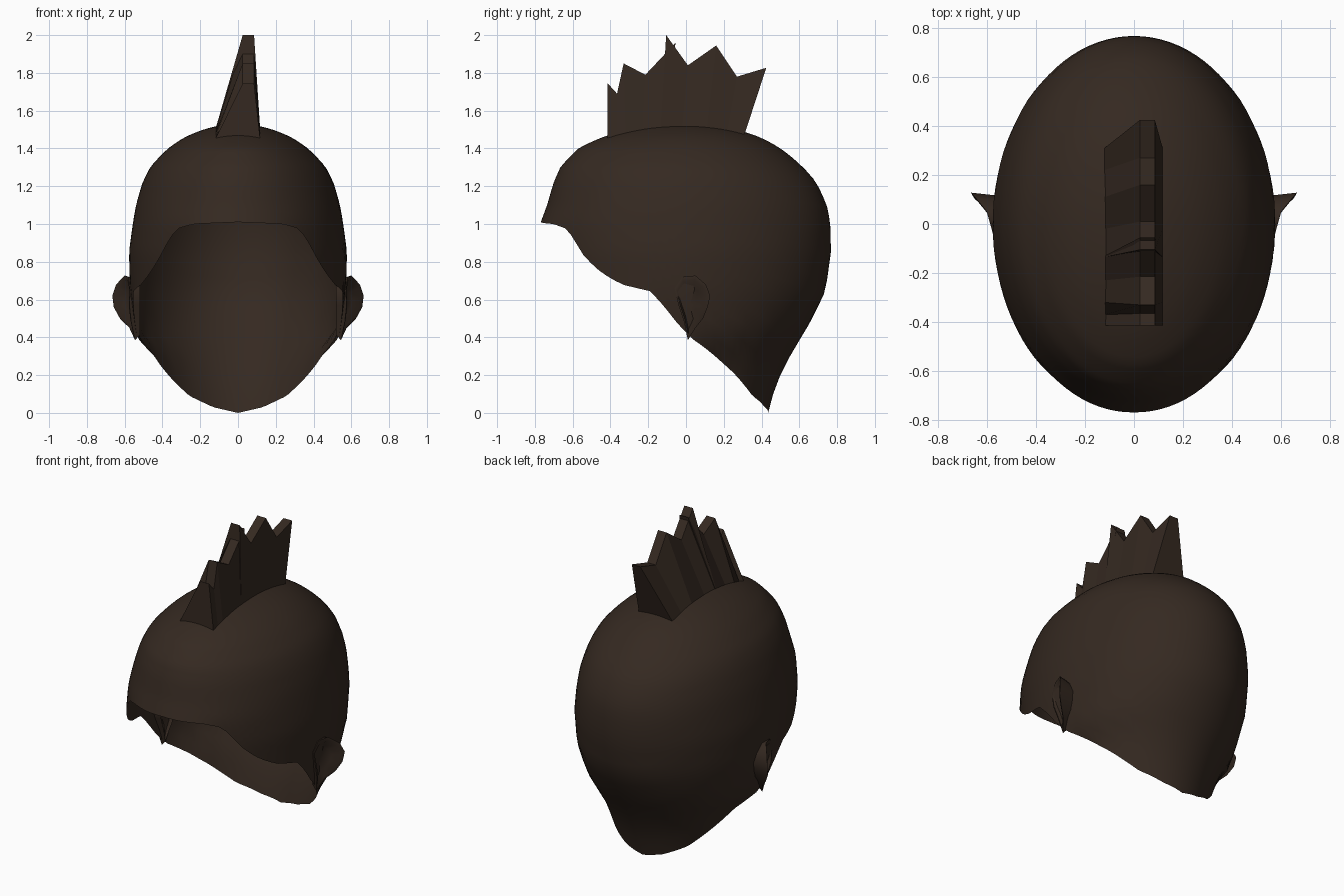
import bpy, bmesh
from math import sin, cos, pi, sqrt, degrees
from mathutils import Vector

if "Cube" in bpy.data.objects:
    bpy.data.objects.remove(bpy.data.objects["Cube"])

brown = bpy.data.materials.new("dark_brown")
brown.diffuse_color = (0.035, 0.022, 0.015, 1)
brown.use_nodes = True
brown.node_tree.nodes["Principled BSDF"].inputs["Base Color"].default_value = brown.diffuse_color


def make(name, verts, faces, smooth=None, recalc=True):
    mesh = bpy.data.meshes.new(name)
    mesh.from_pydata(verts, [], faces)
    bm = bmesh.new()
    bm.from_mesh(mesh)
    if recalc:
        bmesh.ops.recalc_face_normals(bm, faces=bm.faces)
    bm.to_mesh(mesh)
    bm.free()
    mesh.materials.append(brown)
    ob = bpy.data.objects.new(name, mesh)
    bpy.context.collection.objects.link(ob)
    if smooth:
        bpy.ops.object.select_all(action='DESELECT')
        ob.select_set(True)
        bpy.context.view_layer.objects.active = ob
        bpy.ops.object.shade_smooth_by_angle(angle=smooth)
    return ob


def lerp_table(table, key):
    for a, b in zip(table, table[1:]):
        if key <= b[0]:
            t = (key - a[0]) / (b[0] - a[0])
            return [p + (q - p) * t for p, q in zip(a[1:], b[1:])]
    return list(table[-1][1:])


# Head shell: height, front depth, back depth, half width
TOP = 1.527
sections = [
    (1.527, 0, 0, 0), (1.52, .19, .14, .10), (1.49, .34, .30, .21),
    (1.46, .44, .39, .28), (1.40, .57, .50, .37), (1.30, .665, .62, .465),
    (1.22, .70, .69, .505), (1.10, .735, .745, .54), (1.0, .772, .765, .557),
    (.85, .77, .767, .577), (.65, .745, .74, .572), (.5, .73, .67, .55),
    (.4, .72, .61, .535), (.3, .70, .55, .46), (.15, .65, .475, .42),
    (0, .60, .435, .37)]
profile = [(sqrt(max(0, TOP - z)), f, b, w) for z, f, b, w in sections]

# Open lower edge: angle from the front, height
edge = [(0, 1.01), (25, 1.0), (35, .975), (39, .93), (46, .82), (54, .74),
        (63, .68), (75, .645), (80, .58), (86, .48), (92, .40), (112, .26),
        (125, .18), (140, .09), (160, .03), (180, 0)]

COLS, ROWS = 96, 30
verts, faces = [(0, 0, TOP)], []
for i in range(1, ROWS + 1):
    for j in range(COLS):
        a = 2 * pi * j / COLS
        d = degrees(min(a, 2 * pi - a))
        s = sqrt(TOP - lerp_table(edge, d)[0]) * i / ROWS
        f, b, w = lerp_table(profile, s)
        y = -cos(a) * (f if cos(a) > 0 else b)
        verts.append((w * sin(a), y, TOP - s * s))
for j in range(COLS):
    k = (j + 1) % COLS
    faces.append((0, 1 + j, 1 + k))
    for i in range(ROWS - 1):
        p, q = 1 + i * COLS, 1 + (i + 1) * COLS
        faces.append((p + j, q + j, q + k, p + k))
make("head_shell", verts, faces, smooth=1.0)

# Ears: root ring, flared rim, inner fold, bowl centre
rim = [(.545, .01, .385), (.575, .05, .45), (.625, .09, .50), (.658, .115, .56),
       (.665, .128, .62), (.645, .105, .68), (.60, .05, .727), (.58, -.02, .72),
       (.57, -.06, .66), (.575, -.04, .57), (.565, -.01, .48)]
mid = Vector((.57, .02, .57))


def ear(name, side):
    rings = []
    for scale, offset in ((.85, None), (1, 0), (.85, .004), (.6, -.025)):
        ring = []
        for p in rim:
            v = mid + (Vector(p) - mid) * scale
            v.x = .52 if offset is None else v.x + offset
            ring.append((v.x * side, v.y, v.z))
        rings.append(ring)
    n = len(rim)
    vs = [v for r in rings for v in r] + [(.56 * side, .02, .57)]
    fs = []
    for j in range(n):
        k = (j + 1) % n
        for r in range(3):
            fs.append((r * n + j, r * n + k, (r + 1) * n + k, (r + 1) * n + j))
        fs.append((3 * n + j, 3 * n + k, 4 * n))
    make(name, vs, fs, smooth=1.2)


ear("ear_right", 1)
ear("ear_left", -1)


# Crest: jagged wedges, each station is base y, base z, tip y, tip z
def crest(name, stations):
    vs, fs = [], []
    for yb, zb, yt, zt in stations:
        vs += [(-.12, yb, zb), (.025, yt, zt), (.085, yt, zt), (.117, yb, zb)]
    n = len(stations)
    for i in range(n - 1):
        for c in range(4):
            d = (c + 1) % 4
            fs.append((4 * i + c, 4 * i + d, 4 * i + 4 + d, 4 * i + 4 + c))
    fs += [(0, 1, 2, 3), tuple(4 * n - 4 + c for c in range(4))]
    make(name, vs, fs)


crest("crest_front", [
    (-.415, 1.45, -.415, 1.745), (-.37, 1.46, -.365, 1.69),
    (-.32, 1.475, -.33, 1.85), (-.23, 1.49, -.215, 1.79),
    (-.13, 1.50, -.055, 1.96)])
crest("crest_back", [
    (-.135, 1.50, -.105, 2.0), (-.02, 1.505, .01, 1.84),
    (.11, 1.505, .16, 1.945), (.22, 1.495, .27, 1.78),
    (.31, 1.475, .425, 1.827)])
